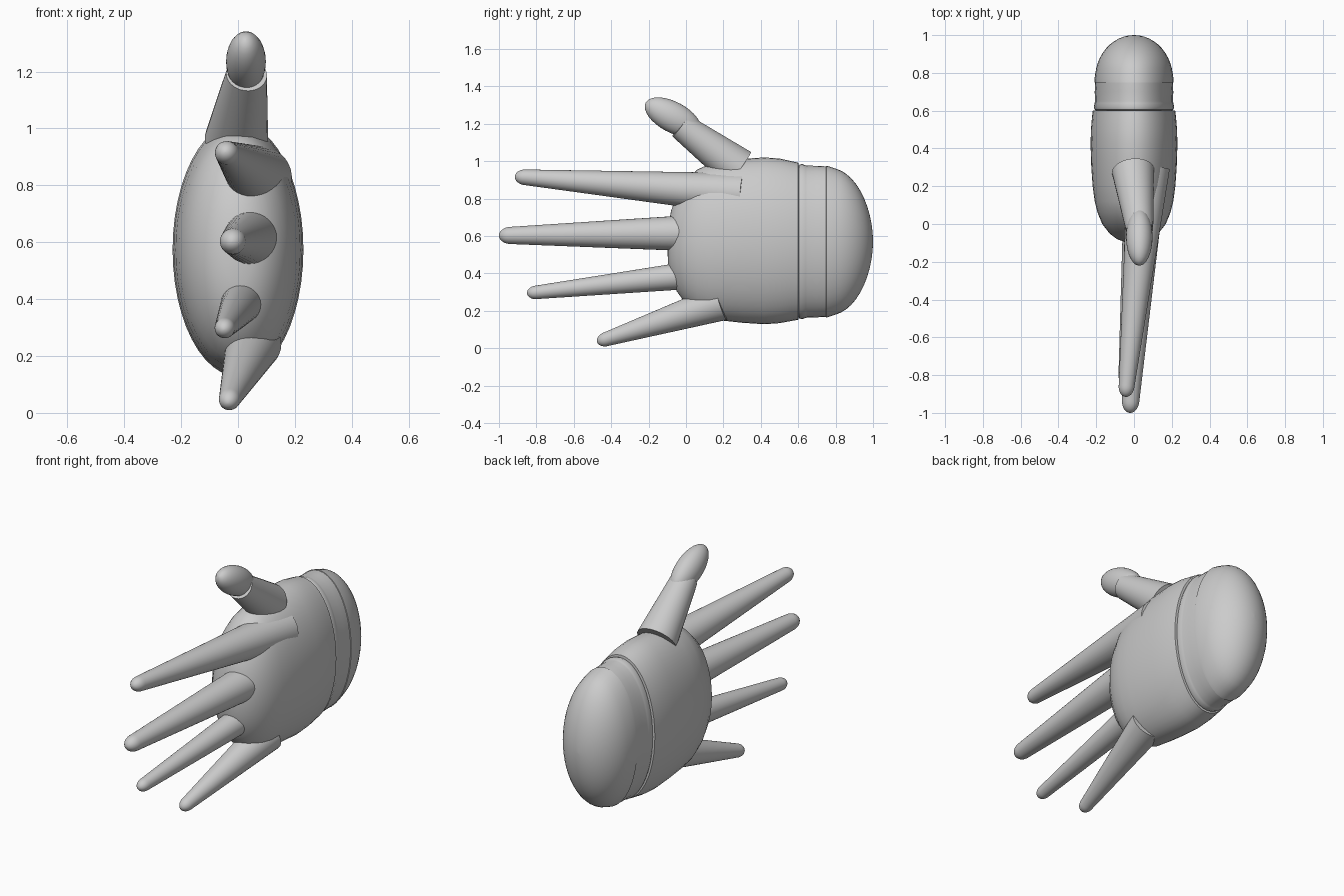
import bpy, bmesh, math
from mathutils import Vector, Matrix

if "Cube" in bpy.data.objects:
    bpy.data.objects.remove(bpy.data.objects["Cube"])

SEG = 48


def loft(name, rings, seg=SEG, matrix=None, sharp=40):
    """Skin elliptical rings (pos, half_x, half_z, centre_z) stacked along y."""
    bm = bmesh.new()
    loops = []
    for y, hx, hz, cz in rings:
        loops.append([bm.verts.new((hx * math.cos(2 * math.pi * i / seg), y,
                                    cz + hz * math.sin(2 * math.pi * i / seg)))
                      for i in range(seg)])
    for a, b in zip(loops, loops[1:]):
        for i in range(seg):
            j = (i + 1) % seg
            bm.faces.new((a[i], a[j], b[j], b[i]))
    bm.faces.new(loops[0])
    bm.faces.new(loops[-1])
    bmesh.ops.recalc_face_normals(bm, faces=bm.faces)
    mesh = bpy.data.meshes.new(name)
    if matrix:
        bm.transform(matrix)
    bm.to_mesh(mesh)
    bm.free()
    obj = bpy.data.objects.new(name, mesh)
    bpy.context.collection.objects.link(obj)
    bpy.ops.object.select_all(action='DESELECT')
    obj.select_set(True)
    bpy.context.view_layer.objects.active = obj
    bpy.ops.object.shade_smooth_by_angle(angle=math.radians(sharp))
    return obj


def digit(name, base, tip, r_base, r_tip, round_tip=True):
    """Tapered digit from base to tip with a rounded end."""
    base, tip = Vector(base), Vector(tip)
    axis = tip - base
    length = axis.length
    body = length - r_tip * 1.4 if round_tip else length
    rings = [(body * t / 4, *([r_base + (r_tip - r_base) * t / 4] * 2), 0) for t in range(5)]
    if round_tip:
        for k in range(1, 8):
            a = math.pi / 2 * k / 7
            r = max(r_tip * math.cos(a), 0.001)
            rings.append((body + r_tip * 1.4 * math.sin(a), r, r, 0))
    rot = Vector((0, 1, 0)).rotation_difference(axis).to_matrix().to_4x4()
    return loft(name, rings, 32, Matrix.Translation(base) @ rot)


# Palm: rounded knuckle side, flattened oval section, open lip at the wrist
loft("palm", [
    (-0.100, 0.01, 0.02, 0.55), (-0.095, 0.05, 0.10, 0.55),
    (-0.080, 0.09, 0.18, 0.555), (-0.050, 0.13, 0.255, 0.56),
    (0.00, 0.168, 0.33, 0.565), (0.06, 0.193, 0.385, 0.57),
    (0.12, 0.208, 0.412, 0.57), (0.20, 0.219, 0.425, 0.572),
    (0.30, 0.226, 0.438, 0.574), (0.42, 0.23, 0.446, 0.574),
    (0.50, 0.228, 0.44, 0.574), (0.56, 0.223, 0.428, 0.573),
    (0.60, 0.218, 0.42, 0.572), (0.602, 0.19, 0.39, 0.572)])

# Wrist band: rolled front bead, then a plain strip
loft("wrist_band", [
    (0.595, 0.19, 0.39, 0.57), (0.605, 0.208, 0.41, 0.57),
    (0.62, 0.213, 0.415, 0.57), (0.64, 0.208, 0.408, 0.57),
    (0.65, 0.207, 0.406, 0.57), (0.70, 0.208, 0.405, 0.57),
    (0.752, 0.206, 0.402, 0.57)])

# Domed end cap
cap = [(0.745, 0.195, 0.385, 0.57), (0.75, 0.21, 0.406, 0.57), (0.765, 0.21, 0.402, 0.57)]
for k in range(1, 13):
    a = math.pi / 2 * k / 12
    c = max(math.cos(a), 0.004)
    cap.append((0.765 + 0.235 * math.sin(a), 0.207 * c, 0.395 * c ** 1.06, 0.57))
loft("wrist_dome", cap)

# Four fingers
for name, base, tip, rb, rt in [
        ("index_finger", (0.078, 0.30, 0.825), (-0.045, -0.915, 0.918), 0.112, 0.042),
        ("middle_finger", (0.055, 0.15, 0.617), (-0.022, -1.0, 0.602), 0.103, 0.046),
        ("ring_finger", (0.025, 0.15, 0.405), (-0.05, -0.85, 0.293), 0.080, 0.036),
        ("little_finger", (0.055, 0.19, 0.245), (-0.036, -0.475, 0.033), 0.098, 0.038)]:
    digit(name, base, tip, rb, rt)

# Thumb: tapered stalk and an egg-shaped end
digit("thumb", (-0.005, 0.28, 0.96), (0.03, -0.03, 1.19), 0.112, 0.072, False)
egg = []
for k in range(17):
    a = math.pi * k / 16
    s = max(math.sin(a), 0.006)
    egg.append((-0.165 * math.cos(a), 0.07 * s, 0.082 * s, 0))
loft("thumb_tip", egg, 32,
     Matrix.Translation((0.028, -0.07, 1.235)) @ Matrix.Rotation(math.radians(-28), 4, 'X'))
